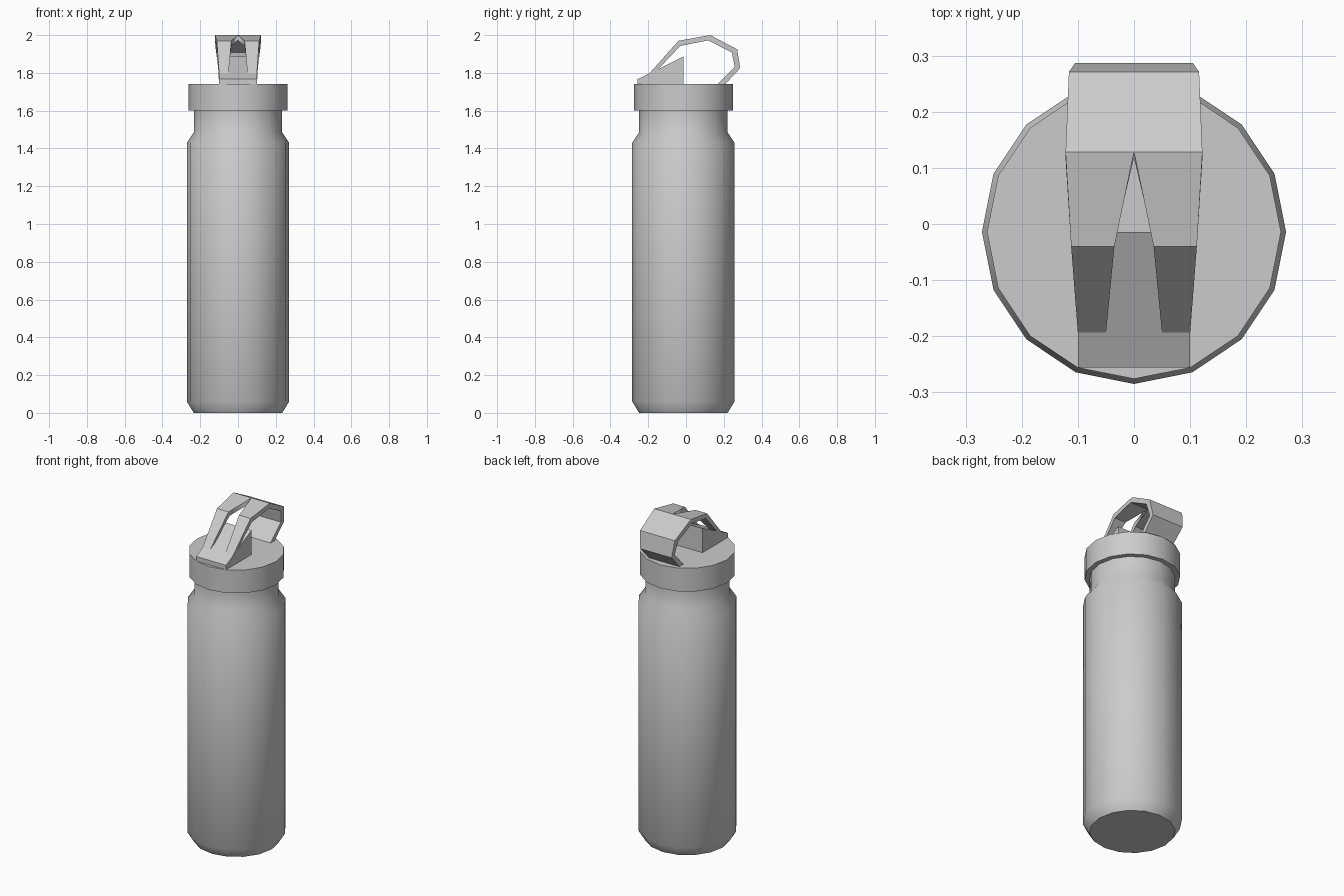
import bpy, bmesh, math

if "Cube" in bpy.data.objects:
    bpy.data.objects.remove(bpy.data.objects["Cube"])

CY = -0.014   # bottle axis sits slightly forward of the handle overhang
SIDES = 16


def add_object(name, bm, angle):
    bmesh.ops.recalc_face_normals(bm, faces=bm.faces)
    me = bpy.data.meshes.new(name)
    bm.to_mesh(me)
    bm.free()
    ob = bpy.data.objects.new(name, me)
    bpy.context.collection.objects.link(ob)
    bpy.ops.object.select_all(action='DESELECT')
    ob.select_set(True)
    bpy.context.view_layer.objects.active = ob
    bpy.ops.object.shade_smooth_by_angle(angle=math.radians(angle))
    return ob


def lathe(name, profile, angle):
    """Closed solid of revolution from (radius, z) points."""
    bm = bmesh.new()
    rings = []
    for r, z in profile:
        rings.append([bm.verts.new((r * math.cos(2 * math.pi * i / SIDES),
                                    CY + r * math.sin(2 * math.pi * i / SIDES), z))
                      for i in range(SIDES)])
    for a, b in zip(rings, rings[1:]):
        for i in range(SIDES):
            j = (i + 1) % SIDES
            bm.faces.new((a[i], a[j], b[j], b[i]))
    bm.faces.new(rings[0])
    bm.faces.new(rings[-1])
    return add_object(name, bm, angle)


# Bottle body with chamfered base, shoulder and neck
lathe("bottle_body", [(0.234, 0), (0.271, 0.06), (0.271, 1.43),
                      (0.234, 1.485), (0.234, 1.6)], 40)

# Screw cap
lathe("cap", [(0.262, 1.6), (0.262, 1.74)], 30)

# Wedge-shaped spout block on the cap
bm = bmesh.new()
side = [(-0.256, 1.74), (-0.256, 1.767), (-0.014, 1.886), (-0.014, 1.74)]
face = bm.faces.new([bm.verts.new((-0.1, y, z)) for y, z in side])
ext = bmesh.ops.extrude_face_region(bm, geom=[face])
moved = [v for v in ext['geom'] if isinstance(v, bmesh.types.BMVert)]
bmesh.ops.translate(bm, verts=moved, vec=(0.2, 0, 0))
add_object("spout_wedge", bm, 30)

# Carry loop: outer (y, z), inner (y, z), slot half width, outer half width
stations = [
    ((-0.195, 1.796), (-0.145, 1.822), 0.050, 0.100),
    ((-0.040, 1.970), (-0.030, 1.943), 0.035, 0.112),
    ((0.128, 2.000), (0.118, 1.972), 0.0, 0.122),
    ((0.271, 1.925), (0.243, 1.908), 0.0, 0.116),
    ((0.287, 1.825), (0.258, 1.832), 0.0, 0.105),
    ((0.205, 1.738), (0.165, 1.738), 0.0, 0.100),
]
bm = bmesh.new()
secs = [[bm.verts.new((x, y, z)) for (y, z), x in
         ((o, xi), (o, xo), (i, xo), (i, xi))] for o, i, xi, xo in stations]
for k, (a, b) in enumerate(zip(secs, secs[1:])):
    for n in range(4):
        if n == 3 and k > 1:      # centre plane, closed by the mirror
            continue
        m = (n + 1) % 4
        bm.faces.new((a[n], a[m], b[m], b[n]))
bm.faces.new(secs[0])
bm.faces.new(secs[-1])
bmesh.ops.recalc_face_normals(bm, faces=bm.faces)
loop = add_object("carry_loop", bm, 32)
mirror = loop.modifiers.new("mirror", 'MIRROR')
mirror.use_axis[0] = True
mirror.use_clip = True
mirror.merge_threshold = 0.0005
# keep the mirror ahead of any smoothing modifier
loop.modifiers.move(len(loop.modifiers) - 1, 0)
